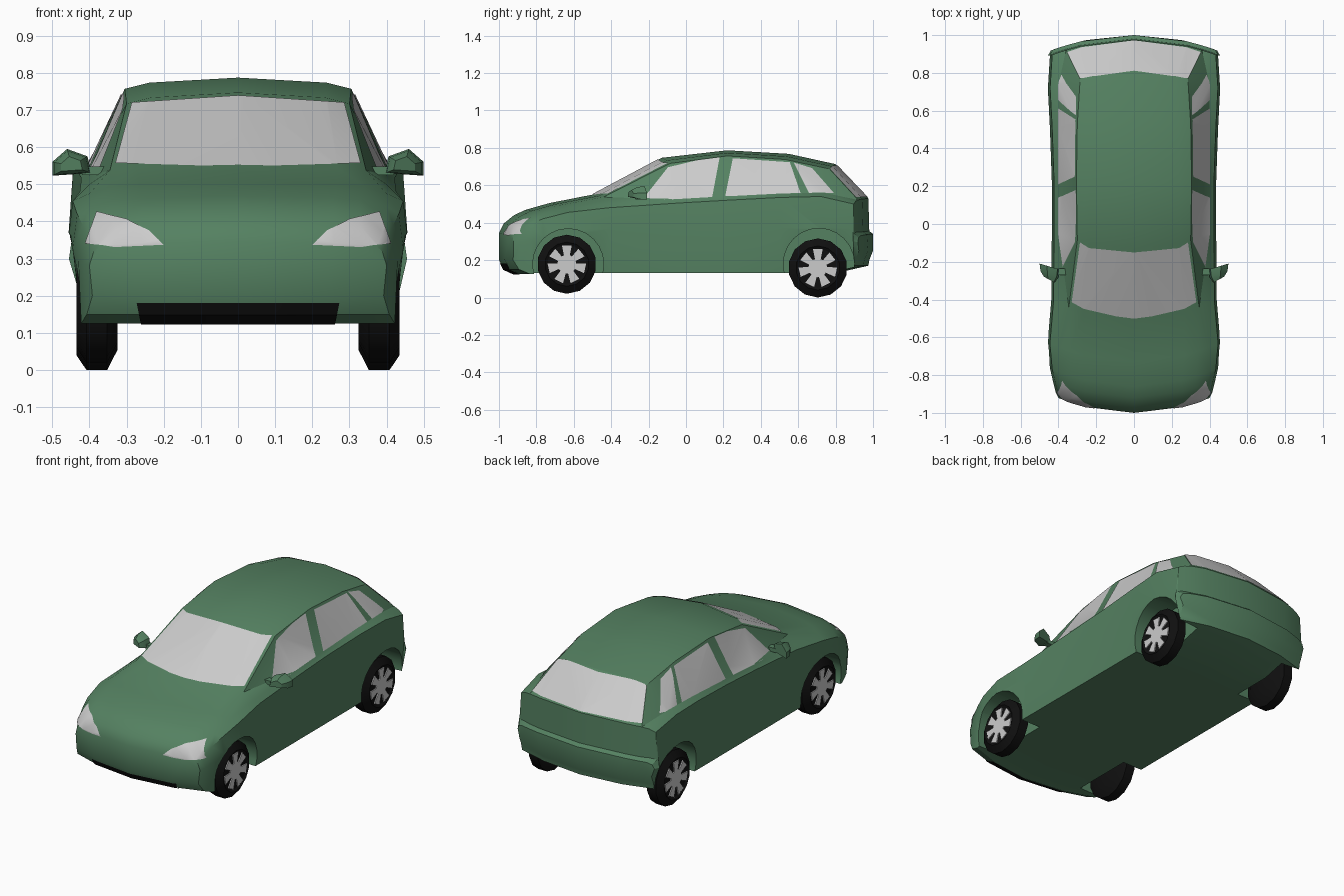
import bpy, bmesh, math
from mathutils import Vector

if "Cube" in bpy.data.objects:
    bpy.data.objects.remove(bpy.data.objects["Cube"])


def material(name, rgb):
    m = bpy.data.materials.new(name)
    m.diffuse_color = (*rgb, 1)
    m.use_nodes = True
    m.node_tree.nodes["Principled BSDF"].inputs["Base Color"].default_value = m.diffuse_color
    return m


GREEN = material("green_paint", (0.09, 0.22, 0.12))
BLACK = material("black_rubber", (0.005, 0.005, 0.005))


def activate(ob):
    bpy.ops.object.select_all(action='DESELECT')
    ob.select_set(True)
    bpy.context.view_layer.objects.active = ob


def shade(ob, deg=28):
    activate(ob)
    bpy.ops.object.shade_smooth_by_angle(angle=math.radians(deg))


def to_object(bm, name, mat=None, smooth=False, recalc=True):
    if recalc:
        bmesh.ops.recalc_face_normals(bm, faces=bm.faces)
    me = bpy.data.meshes.new(name)
    bm.to_mesh(me)
    bm.free()
    ob = bpy.data.objects.new(name, me)
    bpy.context.collection.objects.link(ob)
    if mat:
        me.materials.append(mat)
    if smooth:
        shade(ob)
    return ob


def loft(rings, caps=None):
    """Skin equal-length point rings; caps are index tuples, default one n-gon."""
    bm = bmesh.new()
    vs = [[bm.verts.new(p) for p in r] for r in rings]
    n = len(vs[0])
    for a, b in zip(vs, vs[1:]):
        for i in range(n):
            j = (i + 1) % n
            bm.faces.new((a[i], a[j], b[j], b[i]))
    for r in (vs[0], vs[-1]):
        for c in caps or [range(n)]:
            bm.faces.new([r[i] for i in c])
    bmesh.ops.recalc_face_normals(bm, faces=bm.faces)
    return bm


def circle(x, r, cy, cz, n):
    return [(x, cy + r * math.sin(2 * math.pi * i / n),
             cz - r * math.cos(2 * math.pi * i / n)) for i in range(n)]


# Body stations, nose to tail: y, floor z, half width, shoulder z, roof-edge x, centre z
STATIONS = [
    (-1.0, .20, .40, .32, .33, .345),
    (-.975, .15, .415, .35, .33, .395),
    (-.92, .125, .43, .39, .33, .44),
    (-.86, .13, .445, .42, .33, .468),
    (-.73, .13, .457, .455, .34, .505),
    (-.50, .13, .438, .48, .345, .55),
    (-.13, .13, .435, .505, .30, .747),
    (.22, .13, .435, .52, .305, .787),
    (.55, .13, .445, .535, .30, .768),
    (.80, .13, .456, .54, .285, .713),
    (.975, .17, .445, .50, .36, .53),
    (.98, .20, .455, .345, .36, .355),
    (1.0, .25, .44, .32, .36, .34),
]


def station_ring(y, floor, wide, shoulder, roof, top):
    """Cross-section by rule from a few sizes, bowed in plan toward both ends."""
    rise = top - shoulder
    drop = min(.03, .12 * rise + .005)
    xs = wide - .012
    half = [(0, floor), (.25, floor), (min(.425, wide - .008), floor),
            (wide, min(.37, floor + .68 * (shoulder - floor))), (xs, shoulder),
            (min(.40, xs - .015), shoulder + min(.5 * rise, .02)),
            (roof, top - drop), (.78 * roof, top - .45 * drop), (0, top)]
    full = half + [(-x, z) for x, z in half[-2:0:-1]]
    bow = .1 if y < 0 else -min(.085, .14 * max(0, y - .22))
    return [(x, y + bow * (x / .45) ** 2, z) for x, z in full]


CAPS = [(0, 1, 7, 8), (1, 2, 6, 7), (2, 3, 4, 5, 6)]
CAPS += [tuple((16 - i) % 16 for i in c) for c in CAPS]
bm = loft([station_ring(*s) for s in STATIONS], CAPS)
bmesh.ops.triangulate(bm, faces=bm.faces)
base = bm.copy()
body = to_object(bm, "body", GREEN)

# Wheel arches cut into the body
for cy, cz in ((-.63, .178), (.71, .18)):
    for s in (1, -1):
        cutter = to_object(loft([circle(s * x, .19, cy, cz, 24) for x in (.30, .6)]), "arch_cutter")
        cutter.hide_render = True
        mod = body.modifiers.new("arch", 'BOOLEAN')
        mod.operation, mod.solver, mod.object = 'DIFFERENCE', 'EXACT', cutter
        activate(body)
        bpy.ops.object.modifier_apply(modifier=mod.name)
        bpy.data.objects.remove(cutter)
shade(body)


def panel(name, axis, sign, poly, facing, mat=None):
    """Piece of the body skin inside a convex outline seen along one axis."""
    b = base.copy()
    b.normal_update()
    away = [f for f in b.faces if f.normal[axis] * sign < facing]
    bmesh.ops.delete(b, geom=away, context='FACES')
    pts = [Vector((0, u, z)) if axis == 0 else Vector((u, 0, z)) for u, z in poly]
    mid = sum(pts, Vector()) / len(pts)
    view = Vector((1, 0, 0)) if axis == 0 else Vector((0, 1, 0))
    for p, q in zip(pts, pts[1:] + pts[:1]):
        out = (q - p).cross(view).normalized()
        if out.dot(p - mid) < 0:
            out = -out
        bmesh.ops.bisect_plane(b, geom=b.verts[:] + b.edges[:] + b.faces[:],
                               plane_co=p, plane_no=out, clear_outer=True)
    b.normal_update()
    for v in b.verts:
        v.co += v.normal * .003
    to_object(b, name, mat, True, recalc=False)


def both(half):
    """Complete a symmetric outline from its right half."""
    return half + [(-x, z) for x, z in reversed(half) if x]


# Glass, lamps and lower grille
panel("windshield", 1, -1, both([(0, .545), (.335, .535), (.285, .718), (0, .737)]), .3)
panel("rear_window", 1, 1, both([(.37, .535), (.285, .685), (.24, .703)]), .3)
panel("lower_grille", 1, -1, both([(.26, .12), (.272, .182)]), .2, BLACK)
SIDE_GLASS = {
    "front_window": [(-.24, .513), (-.096, .695), (.06, .733), (.18, .748), (.14, .535)],
    "rear_door_window": [(.21, .54), (.25, .743), (.555, .722), (.615, .55)],
    "quarter_window": [(.66, .552), (.575, .72), (.674, .69), (.79, .557)],
}
LAMP = [(.41, .34), (.38, .425), (.3, .405), (.24, .375), (.2, .337), (.33, .331)]

for s, tag in ((1, "right"), (-1, "left")):
    for name, poly in SIDE_GLASS.items():
        panel(f"{tag}_{name}", 0, s, poly, .6)
    panel(f"{tag}_headlight", 1, -1, [(s * x, z) for x, z in LAMP], .15)

    # Door mirror and its stalk
    shell = [(.395, .53), (.5, .523), (.5, .56), (.46, .595), (.405, .575)]
    rings = [[(s * (.448 + (x - .448) * k), y + .3 * (x - .448), .55 + (z - .55) * k) for x, z in shell]
             for y, k in ((-.295, .55), (-.265, .9), (-.225, 1))]
    to_object(loft(rings), f"{tag}_mirror", GREEN, True)
    stalk = [[(s * x, y, z) for y, z in ((-.27, .525), (-.235, .525), (-.235, .548), (-.27, .548))]
             for x in (.36, .42)]
    to_object(loft(stalk), f"{tag}_mirror_stalk", GREEN)

    # Wheels: chamfered tyre with a seven-spoke rim
    for end, cy, cz in (("front", -.637, .178), ("rear", .705, .158)):
        prof = [(.325, .105), (.352, .158), (.408, .158), (.435, .118), (.426, .104)]
        tyre = loft([circle(s * x, r, cy, cz, 14) for x, r in prof])
        to_object(tyre, f"{end}_{tag}_tyre", BLACK, True)
        rim = loft([circle(s * x, .05, cy, cz, 14) for x in (.424, .432)])
        for k in range(7):
            a = 2 * math.pi * k / 7
            c, d = math.cos(a), math.sin(a)
            quad = [rim.verts.new((s * .432, cy + r * d + h * c, cz + r * c - h * d))
                    for r, h in ((.04, -.014), (.1, -.026), (.1, .026), (.04, .014))]
            ext = bmesh.ops.extrude_face_region(rim, geom=[rim.faces.new(quad)])
            for v in ext["geom"]:
                if isinstance(v, bmesh.types.BMVert):
                    v.co.x -= s * .008
        to_object(rim, f"{end}_{tag}_rim")
base.free()
